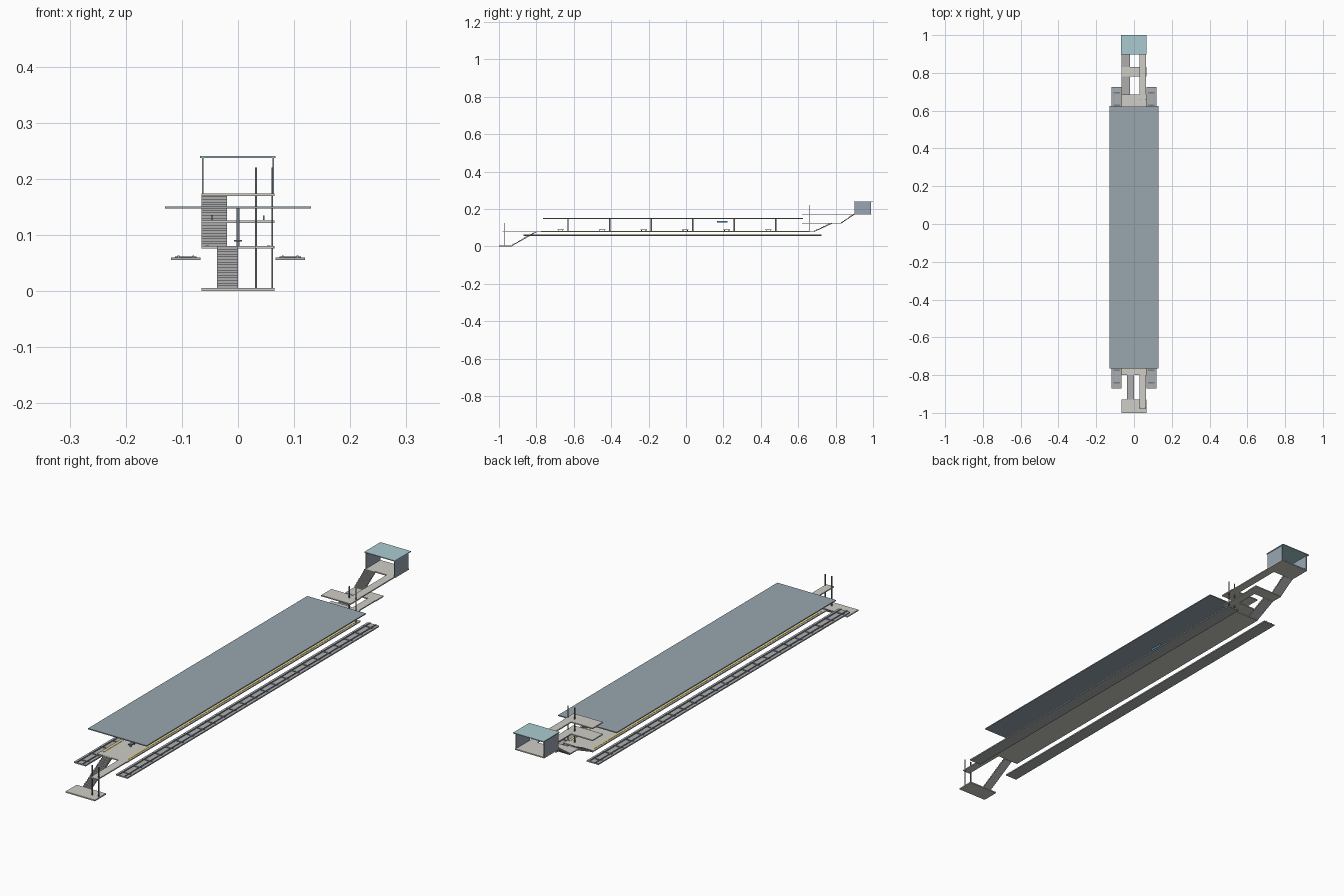
import bpy, bmesh

if "Cube" in bpy.data.objects:
    bpy.data.objects.remove(bpy.data.objects["Cube"])

def mat(name, c):
    m = bpy.data.materials.new(name)
    m.diffuse_color = (*c, 1)
    m.use_nodes = True
    m.node_tree.nodes["Principled BSDF"].inputs["Base Color"].default_value = m.diffuse_color
    return m

CONCRETE = mat("concrete", (0.62, 0.61, 0.57))
STEP = mat("step_grey", (0.42, 0.42, 0.42))
BED = mat("track_bed", (0.42, 0.43, 0.44))
STEEL = mat("steel", (0.16, 0.19, 0.22))
ROOF = mat("roof_slate", (0.32, 0.38, 0.43))
TEAL = mat("teal", (0.4, 0.6, 0.64))
GLASS = mat("dark_glass", (0.32, 0.38, 0.45))
YELLOW = mat("yellow", (0.85, 0.68, 0.12))
BLUE = mat("blue", (0.1, 0.33, 0.6))

def finish(name, bm, m):
    bmesh.ops.recalc_face_normals(bm, faces=bm.faces)
    me = bpy.data.meshes.new(name)
    bm.to_mesh(me)
    bm.free()
    ob = bpy.data.objects.new(name, me)
    bpy.context.collection.objects.link(ob)
    me.materials.append(m)
    return ob

def boxes(name, specs, m):
    """One object from boxes given as x0, x1, y0, y1, z0, z1."""
    bm = bmesh.new()
    for x0, x1, y0, y1, z0, z1 in specs:
        for v in bmesh.ops.create_cube(bm, size=1)["verts"]:
            v.co.x = x1 if v.co.x > 0 else x0
            v.co.y = y1 if v.co.y > 0 else y0
            v.co.z = z1 if v.co.z > 0 else z0
    return finish(name, bm, m)

def stairs(name, x0, x1, y0, y1, z0, z1, n):
    """Stepped profile with a sloping underside, extruded across x."""
    dy, dz = (y1 - y0) / n, (z1 - z0) / n
    prof = [(y0, z0 - 0.003)]
    for i in range(n):
        prof += [(y0 + i * dy, z0 + (i + 1) * dz), (y0 + (i + 1) * dy, z0 + (i + 1) * dz)]
    prof.append((y1, z1 - 0.005))
    bm = bmesh.new()
    f = bm.faces.new([bm.verts.new((x0, y, z)) for y, z in prof])
    ext = bmesh.ops.extrude_face_region(bm, geom=[f])
    bmesh.ops.translate(bm, vec=(x1 - x0, 0, 0),
                        verts=[g for g in ext["geom"] if isinstance(g, bmesh.types.BMVert)])
    return finish(name, bm, STEP)

W = 0.065
T = 0.0045

# Island platform with its lift walkway
boxes("platform", [(-W, W, -0.80, 0.685, 0.076, 0.0805),
                   (0.03, 0.063, -0.98, -0.80, 0.076, 0.0805)], CONCRETE)
boxes("tactile_strips", [(s * 0.055 - 0.003, s * 0.055 + 0.003, -0.775, 0.66, 0.0805, 0.0815)
                         for s in (-1, 1)], YELLOW)

# Lower exit landing and stair
boxes("lower_landing", [(-W, W, -1.0, -0.93, 0, 0.005)], CONCRETE)
stairs("lower_stair", -0.037, 0.0, -0.93, -0.80, 0.005, 0.08, 16)

# Middle and upper decks, each with a walkway back to the lift
boxes("middle_deck", [(-W, W, 0.78, 0.83, 0.121, 0.121 + T),
                      (0.03, 0.063, 0.685, 0.78, 0.121, 0.121 + T),
                      (-W, W, 0.62, 0.685, 0.121, 0.121 + T)], CONCRETE)
boxes("upper_deck", [(-W, W, 0.90, 0.992, 0.169, 0.169 + T),
                     (0.03, 0.063, 0.685, 0.90, 0.169, 0.169 + T),
                     (-W, W, 0.62, 0.685, 0.169, 0.169 + T)], CONCRETE)
stairs("middle_stair", -W, -0.02, 0.685, 0.78, 0.0805, 0.1255, 10)
stairs("upper_stair", -W, -0.02, 0.83, 0.90, 0.1255, 0.1735, 10)

# Lift guide posts at both ends
for name, y, z0, z1 in (("lower_lift_posts", -0.97, 0.0, 0.125),
                        ("upper_lift_posts", 0.66, 0.08, 0.22)):
    boxes(name, [(x - 0.0015, x + 0.0015, y - 0.0015, y + 0.0015, z0, z1)
                 for x in (0.032, 0.061)], STEEL)

# Entrance shelter
boxes("entrance_walls", [(s * 0.063 - 0.0015, s * 0.063 + 0.0015, 0.90, 0.99, 0.1735, 0.237)
                         for s in (-1, 1)], GLASS)
boxes("entrance_roof", [(-0.068, 0.067, 0.898, 1.0, 0.237, 0.2405)], TEAL)

# Canopy and its central columns
boxes("canopy", [(-0.13, 0.13, -0.765, 0.625, 0.147, 0.151)], ROOF)
COL_Y = [-0.63 + 0.222 * i for i in range(6)]
boxes("columns", [(-0.003, 0.003, y - 0.003, y + 0.003, 0.08, 0.147) for y in COL_Y], STEEL)

# Benches: seat on two legs
seats = []
for y in COL_Y:
    b = y - 0.04
    seats.append((-0.007, 0.007, b - 0.017, b + 0.017, 0.088, 0.091))
    seats += [(-0.003, 0.003, b + d - 0.0015, b + d + 0.0015, 0.0805, 0.088) for d in (-0.012, 0.012)]
boxes("benches", seats, STEEL)

# Hanging direction signs
boxes("signs", [(s * 0.046 - 0.001, s * 0.046 + 0.001, 0.165, 0.222, 0.127, 0.135)
                for s in (-1, 1)], BLUE)

# Tracks on both sides: bed, sleepers, rails
for side, s in (("left", -1), ("right", 1)):
    c = s * 0.093
    boxes(side + "_track_bed", [(c - 0.026, c + 0.026, -0.87, 0.725, 0.055, 0.06)], BED)
    boxes(side + "_sleepers", [(c - 0.019, c + 0.019, y - 0.004, y + 0.004, 0.06, 0.0615)
                               for y in [-0.84 + 0.0667 * i for i in range(24)]], STEEL)
    boxes(side + "_rails", [(c + d - 0.0015, c + d + 0.0015, -0.87, 0.725, 0.06, 0.0635)
                            for d in (-0.013, 0.013)], GLASS)
